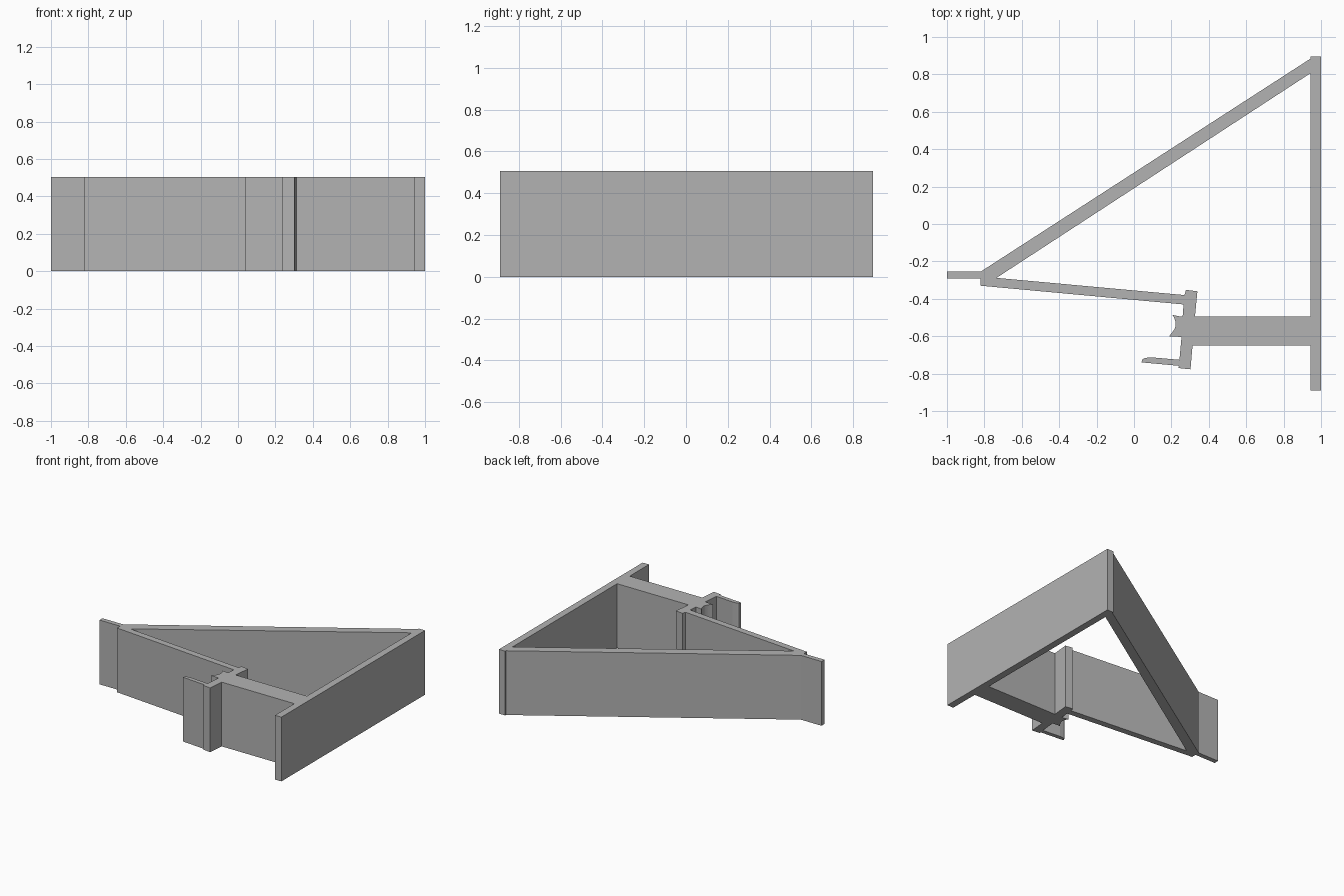
import bpy
import bmesh
import math

HEIGHT = 0.505

old = bpy.data.objects.get("Cube")
if old:
    bpy.data.objects.remove(old, do_unlink=True)

grey = bpy.data.materials.new("plain grey")
grey.use_nodes = True
colour = (0.45, 0.45, 0.45, 1)
grey.diffuse_color = colour
grey.node_tree.nodes["Principled BSDF"].inputs["Base Color"].default_value = colour


def prism(name, outline):
    """Extrude a plan outline upward to the common height."""
    bm = bmesh.new()
    base = bm.faces.new([bm.verts.new((x, y, 0)) for x, y in outline])
    top = bmesh.ops.extrude_face_region(bm, geom=[base], use_keep_orig=True)["geom"]
    verts = [v for v in top if isinstance(v, bmesh.types.BMVert)]
    bmesh.ops.translate(bm, verts=verts, vec=(0, 0, HEIGHT))
    bmesh.ops.recalc_face_normals(bm, faces=bm.faces)
    mesh = bpy.data.meshes.new(name)
    bm.to_mesh(mesh)
    bm.free()
    mesh.materials.append(grey)
    obj = bpy.data.objects.new(name, mesh)
    bpy.context.collection.objects.link(obj)
    return obj


def box(name, x0, x1, y0, y1):
    return prism(name, [(x0, y0), (x1, y0), (x1, y1), (x0, y1)])


# Mounting wall and the flat tab at the far tip
box("back_plate", 0.945, 1.0, -0.89, 0.895)
box("end_tab", -1.0, -0.82, -0.292, -0.255)

# Long diagonal brace and the front rail that meet at the tip
prism("diagonal_brace", [(-0.82, -0.255), (-0.82, -0.292), (-0.735, -0.288),
                         (0.945, 0.807), (0.945, 0.885)])
prism("front_rail", [(-0.82, -0.292), (-0.82, -0.33), (0.265, -0.43),
                     (0.27, -0.38), (-0.735, -0.288)])

# Thick arm ending in a shallow hollow seat
steps = 12
hollow = []
for i in range(steps + 1):
    t = i / steps
    hollow.append((0.206 - 0.019 * t + 0.026 * math.sin(math.pi * t),
                   -0.486 - 0.114 * t))
prism("support_arm", hollow + [(0.254, -0.604), (0.25, -0.65), (0.945, -0.65),
                               (0.945, -0.494), (0.243, -0.494)])

# Stems joining the arm to the rail and to the finger
prism("rear_stem", [(0.26, -0.494), (0.326, -0.494), (0.339, -0.36),
                    (0.278, -0.352), (0.27, -0.38), (0.265, -0.43)])
prism("front_stem", [(0.25, -0.65), (0.243, -0.726), (0.24, -0.758),
                     (0.238, -0.77), (0.302, -0.777), (0.313, -0.65)])

# Thin finger with a rounded tip
prism("clip_finger", [(0.243, -0.726), (0.095, -0.713), (0.06, -0.716),
                      (0.046, -0.722), (0.04, -0.74), (0.24, -0.758)])
